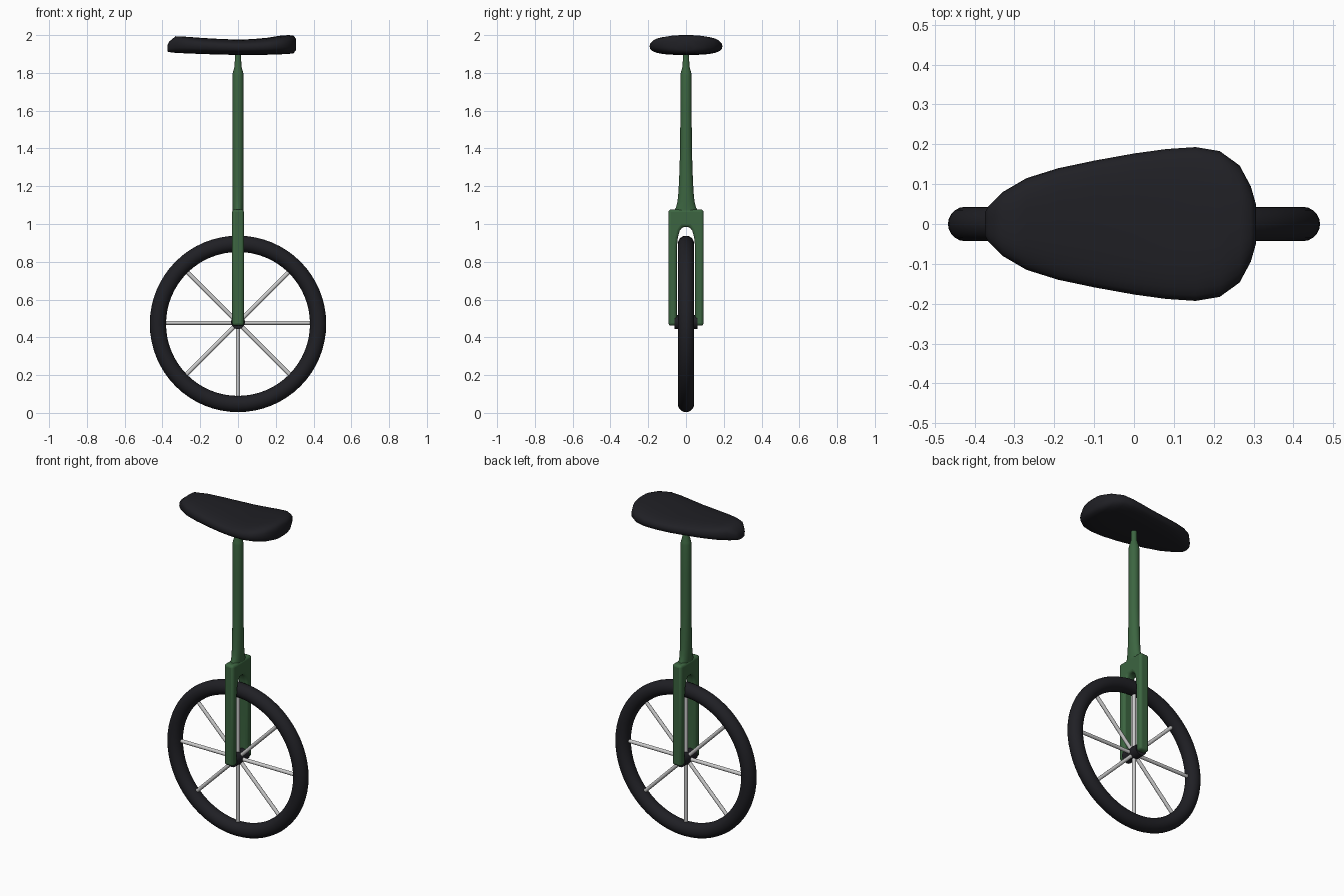
import bpy, bmesh, math
from mathutils import Matrix, Vector

if "Cube" in bpy.data.objects:
    bpy.data.objects.remove(bpy.data.objects["Cube"])

def material(name, rgb):
    m = bpy.data.materials.new(name)
    m.diffuse_color = (*rgb, 1)
    m.use_nodes = True
    m.node_tree.nodes["Principled BSDF"].inputs["Base Color"].default_value = m.diffuse_color
    return m

GREEN = material("green_paint", (0.045, 0.13, 0.052))
BLACK = material("black_rubber", (0.014, 0.014, 0.018))
HUB_Z = 0.477

def finish(name, bm, mat=None, angle=40):
    bmesh.ops.recalc_face_normals(bm, faces=bm.faces)
    me = bpy.data.meshes.new(name)
    bm.to_mesh(me)
    bm.free()
    ob = bpy.data.objects.new(name, me)
    bpy.context.collection.objects.link(ob)
    if mat:
        me.materials.append(mat)
    bpy.ops.object.select_all(action='DESELECT')
    ob.select_set(True)
    bpy.context.view_layer.objects.active = ob
    bpy.ops.object.shade_smooth_by_angle(angle=math.radians(angle))
    return ob

def loft(rings):
    """Skin a list of equal-length closed rings and cap both ends."""
    bm = bmesh.new()
    vs = [[bm.verts.new(p) for p in r] for r in rings]
    n = len(vs[0])
    for a, b in zip(vs, vs[1:]):
        for i in range(n):
            j = (i + 1) % n
            bm.faces.new((a[i], a[j], b[j], b[i]))
    bm.faces.new(vs[0])
    bm.faces.new(vs[-1])
    return bm

def angles(n):
    return [2 * math.pi * i / n for i in range(n)]

# Tyre
bpy.ops.mesh.primitive_torus_add(major_radius=0.424, minor_radius=0.043, major_segments=64,
                                 minor_segments=20, location=(0, 0, 0.471),
                                 rotation=(math.pi / 2, 0, 0))
tyre = bpy.context.object
tyre.name = "tyre"
tyre.data.materials.append(BLACK)
bpy.ops.object.shade_smooth()

# Hub
bm = bmesh.new()
bmesh.ops.create_cone(bm, cap_ends=True, segments=20, radius1=0.037, radius2=0.037, depth=0.12,
                      matrix=Matrix.Translation((0, 0, HUB_Z + 0.003)) @ Matrix.Rotation(math.pi / 2, 4, 'X'))
finish("hub", bm, BLACK)

# Spokes
bm = bmesh.new()
for a in angles(8):
    m = (Matrix.Translation((0, 0, HUB_Z)) @ Matrix.Rotation(a, 4, 'Y')
         @ Matrix.Translation((0, 0, 0.2)))
    bmesh.ops.create_cone(bm, cap_ends=True, segments=10, radius1=0.011, radius2=0.011,
                          depth=0.4, matrix=m)
finish("spokes", bm)

# Fork: (y, z) half outline, mirrored and extruded through x
half = [(0.093, 1.077), (0.093, 0.462), (0.048, 0.462), (0.048, 0.88),
        (0.043, 0.93), (0.033, 0.965), (0.018, 0.985)]
outline = half + [(-y, z) for y, z in reversed(half)]
bm = bmesh.new()
face = bm.faces.new([bm.verts.new((-0.031, y, z)) for y, z in outline])
ext = bmesh.ops.extrude_face_region(bm, geom=[face])
for v in ext["geom"]:
    if isinstance(v, bmesh.types.BMVert):
        v.co.x = 0.031
fork = finish("fork", bm, GREEN)
bev = fork.modifiers.new("rounded_edges", 'BEVEL')
bev.width = 0.014
bev.segments = 3
bev.limit_method = 'ANGLE'
bev.angle_limit = math.radians(35)

# Seat post: (z, half width x, half width y), flared into the fork crown
post = [(1.04, 0.029, 0.07), (1.075, 0.029, 0.06), (1.09, 0.029, 0.052), (1.12, 0.03, 0.045),
        (1.17, 0.03, 0.04), (1.25, 0.03, 0.036), (1.4, 0.03, 0.031), (1.6, 0.03, 0.03),
        (1.785, 0.03, 0.03), (1.80, 0.028, 0.028), (1.835, 0.018, 0.018), (1.93, 0.015, 0.015)]
finish("seat_post", loft([[(rx * math.cos(a), ry * math.sin(a), z) for a in angles(20)]
                          for z, rx, ry in post]), GREEN)

# Seat: (x, half width, bottom z, top z) sections
sections = [(-0.374, 0.03, 1.914, 1.945), (-0.365, 0.045, 1.91, 1.965), (-0.33, 0.08, 1.906, 1.994),
            (-0.27, 0.115, 1.903, 1.991), (-0.19, 0.14, 1.90, 1.985), (-0.10, 0.159, 1.897, 1.98),
            (0.0, 0.177, 1.895, 1.976), (0.08, 0.188, 1.895, 1.979), (0.155, 0.193, 1.896, 1.986),
            (0.215, 0.183, 1.898, 1.996), (0.265, 0.147, 1.90, 2.0), (0.293, 0.095, 1.904, 1.998),
            (0.306, 0.05, 1.918, 1.982)]

def power(v):
    return math.copysign(abs(v) ** 0.72, v)

finish("seat", loft([[(x, w * power(math.cos(a)), (lo + hi) / 2 + (hi - lo) / 2 * power(math.sin(a)))
                      for a in angles(28)] for x, w, lo, hi in sections]), BLACK, 60)
